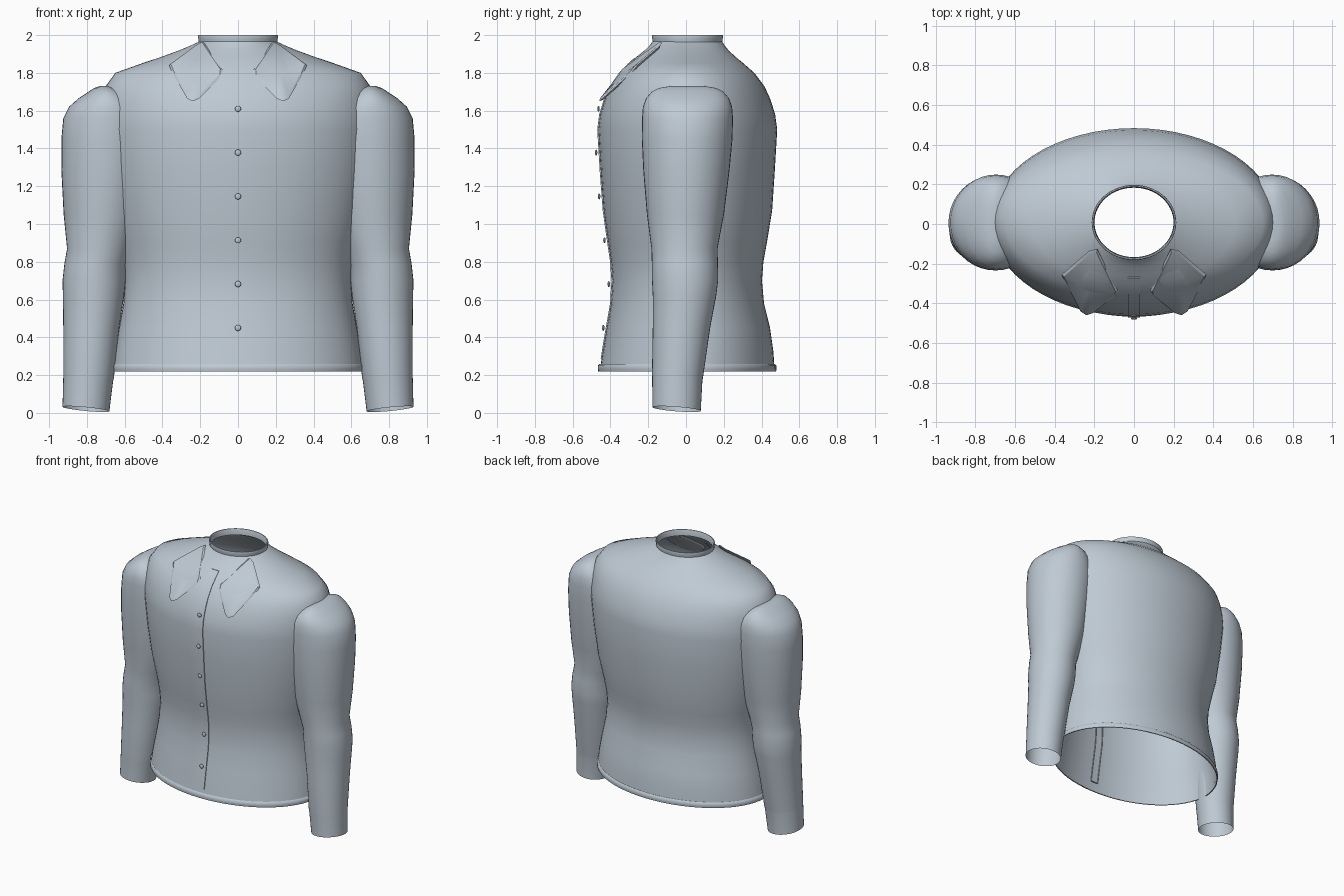
import bpy, bmesh, math
from mathutils import Vector

cloth = bpy.data.materials.new("pale blue grey cloth")
cloth.diffuse_color = (0.52, 0.59, 0.66, 1)


def finish(name, bm, angle=50):
    me = bpy.data.meshes.new(name)
    bm.to_mesh(me)
    bm.free()
    me.materials.append(cloth)
    ob = bpy.data.objects.new(name, me)
    bpy.context.collection.objects.link(ob)
    bpy.ops.object.select_all(action='DESELECT')
    ob.select_set(True)
    bpy.context.view_layer.objects.active = ob
    bpy.ops.object.shade_smooth_by_angle(angle=math.radians(angle))
    return ob


def mirror_x(ob):
    ob.modifiers.new("mirror", 'MIRROR').use_mirror_merge = False


def loft(name, rings, seg=48, cap=False, angle=50):
    """Rings are (z, cx, cy, rx, ry, tilt x, tilt y), from bottom to top."""
    bm = bmesh.new()
    loops = []
    for z, cx, cy, rx, ry, tx, ty in rings:
        loop = []
        for k in range(seg):
            a = 2 * math.pi * k / seg
            c, s = math.cos(a), math.sin(a)
            loop.append(bm.verts.new((cx + rx * c, cy + ry * s, z + tx * c + ty * s)))
        loops.append(loop)
    for lo, hi in zip(loops, loops[1:]):
        for k in range(seg):
            n = (k + 1) % seg
            bm.faces.new((lo[k], lo[n], hi[n], hi[k]))
    if cap:
        bm.faces.new(loops[-1])
    return finish(name, bm, angle)


# Torso: z, half width, front y, back y
TORSO = [
    (0.22, 0.665, -0.457, 0.470), (0.33, 0.652, -0.440, 0.462),
    (0.45, 0.630, -0.420, 0.445), (0.58, 0.607, -0.397, 0.413),
    (0.70, 0.598, -0.390, 0.402), (0.80, 0.605, -0.397, 0.410),
    (0.90, 0.625, -0.412, 0.428), (1.07, 0.665, -0.436, 0.456),
    (1.28, 0.698, -0.452, 0.470), (1.50, 0.722, -0.465, 0.483),
    (1.58, 0.722, -0.455, 0.472), (1.66, 0.715, -0.430, 0.447),
    (1.73, 0.700, -0.398, 0.415), (1.80, 0.650, -0.350, 0.362),
    (1.85, 0.510, -0.302, 0.305), (1.885, 0.405, -0.262, 0.262),
    (1.92, 0.310, -0.218, 0.225), (1.945, 0.250, -0.193, 0.205),
    (1.965, 0.207, -0.178, 0.192)]
loft("torso", [(z, 0, (f + b) / 2, w, (b - f) / 2, 0, 0) for z, w, f, b in TORSO], 64)


def front_y(z):
    for (z0, _, f0, _), (z1, _, f1, _) in zip(TORSO, TORSO[1:]):
        if z0 <= z <= z1:
            return f0 + (f1 - f0) * (z - z0) / (z1 - z0)


# Hem band around the bottom edge
loft("hem", [(z, 0, 0.006, 0.660 + d, 0.464 + d, 0, 0) for z, d in
             ((0.22, 0.0), (0.22, 0.007), (0.232, 0.009), (0.25, 0.009), (0.26, 0.0))], 64)

# Standing neck band with a wall thickness
loft("neck_band", [(z, 0, 0.008, 0.205 + d, 0.181 + d, 0, 0) for z, d in
                   ((1.955, 0.002), (1.975, 0.004), (1.992, 0.008), (2.0, 0.006),
                    (2.0, 0.0), (1.99, -0.004), (1.955, -0.006))], 64)

# Sleeves with elbow, cuff and rounded shoulder
SLEEVE = [
    (0.020, 0.805, -0.050, 0.124, 0.128, 0.012, -0.010),
    (0.180, 0.793, -0.046, 0.132, 0.133, 0.010, -0.008),
    (0.195, 0.791, -0.045, 0.134, 0.135, 0.010, -0.008),
    (0.45, 0.777, -0.024, 0.148, 0.152, 0, 0),
    (0.62, 0.765, -0.008, 0.162, 0.168, 0, 0),
    (0.70, 0.762, -0.005, 0.167, 0.175, 0, 0),
    (0.79, 0.755, -0.006, 0.164, 0.175, 0, 0),
    (0.87, 0.735, -0.008, 0.170, 0.175, 0, 0),
    (1.05, 0.718, -0.003, 0.205, 0.204, 0, 0),
    (1.28, 0.705, 0.002, 0.230, 0.228, 0, 0),
    (1.45, 0.698, 0.006, 0.237, 0.240, 0, 0),
    (1.56, 0.695, 0.008, 0.230, 0.241, 0, 0),
    (1.62, 0.695, 0.008, 0.200, 0.236, 0, 0),
    (1.665, 0.695, 0.008, 0.150, 0.220, 0, 0),
    (1.70, 0.698, 0.008, 0.095, 0.190, 0, 0),
    (1.72, 0.700, 0.008, 0.060, 0.150, 0, 0),
    (1.73, 0.705, 0.008, 0.025, 0.090, 0, 0)]
mirror_x(loft("sleeve", SLEEVE, 40, cap=True, angle=60))

# Button placket: a thin strip that follows the chest
bm = bmesh.new()
heights = [0.285] + [r[0] for r in TORSO if 0.3 < r[0] < 1.87] + [1.88]
rows = []
for z in heights:
    y = front_y(z)
    rows.append([bm.verts.new((x, y + dy, z)) for x, dy in
                 ((-0.03, 0.01), (-0.03, -0.005), (0.03, -0.005), (0.03, 0.01))])
for lo, hi in zip(rows, rows[1:]):
    for k in range(3):
        bm.faces.new((lo[k], lo[k + 1], hi[k + 1], hi[k]))
bm.faces.new(rows[0][::-1])
bm.faces.new(rows[-1])
finish("placket", bm, 40)

# Buttons: flattened balls
for i in range(6):
    z = 1.61 - 0.232 * i
    bm = bmesh.new()
    bmesh.ops.create_uvsphere(bm, u_segments=16, v_segments=8, radius=0.016)
    bmesh.ops.scale(bm, vec=(1, 0.4, 1), verts=bm.verts)
    bmesh.ops.translate(bm, vec=(0, front_y(z) - 0.018, z), verts=bm.verts)
    finish("button_%d" % (i + 1), bm)

# Collar leaves: pointed plates resting on the upper chest
LEAF = [(0.185, -0.125, 1.968), (0.225, -0.135, 1.945), (0.365, -0.255, 1.842),
        (0.350, -0.285, 1.805), (0.270, -0.440, 1.665), (0.240, -0.460, 1.650),
        (0.205, -0.448, 1.665), (0.085, -0.352, 1.785), (0.082, -0.335, 1.815)]
bm = bmesh.new()
outer = [Vector(p) for p in LEAF]
mid = sum(outer, Vector()) / len(outer)
out = Vector((0.05, -0.68, 0.72)).normalized()
rim = [bm.verts.new(p) for p in outer]
top = [bm.verts.new(p.lerp(mid, 0.08) + out * 0.008) for p in outer]
low = [bm.verts.new(p.lerp(mid, 0.08) - out * 0.008) for p in outer]
ct, cl = bm.verts.new(mid + out * 0.010), bm.verts.new(mid - out * 0.010)
for k in range(len(rim)):
    n = (k + 1) % len(rim)
    bm.faces.new((rim[k], rim[n], top[n], top[k]))
    bm.faces.new((rim[n], rim[k], low[k], low[n]))
    bm.faces.new((top[k], top[n], ct))
    bm.faces.new((low[n], low[k], cl))
bmesh.ops.recalc_face_normals(bm, faces=bm.faces)
mirror_x(finish("collar_leaf", bm, 30))
